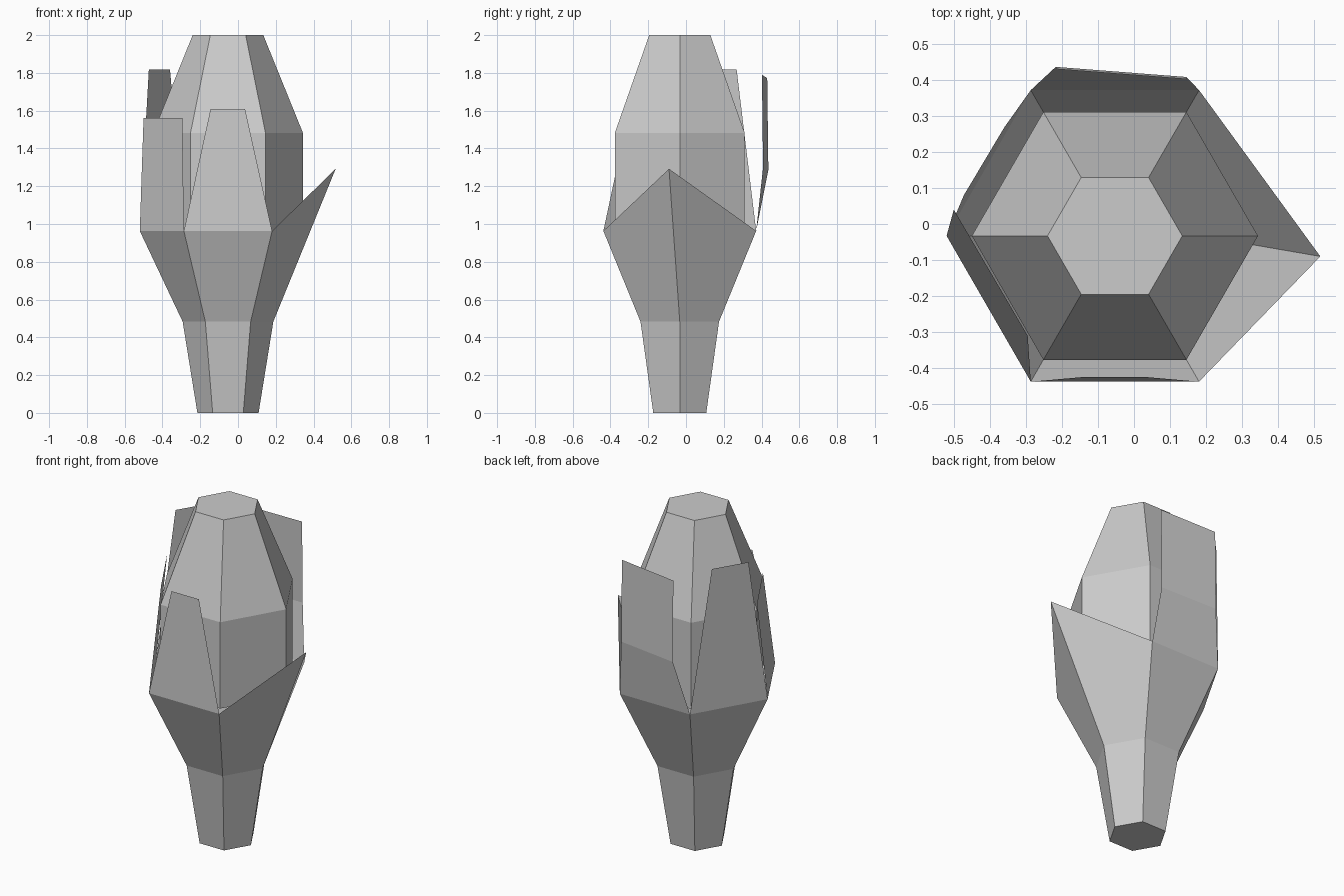
import bpy, bmesh
from math import cos, sin, radians

if "Cube" in bpy.data.objects:
    bpy.data.objects.remove(bpy.data.objects["Cube"])

CX, CY = -0.053, -0.033


def hexagon(radius, z):
    return [(CX + radius * cos(radians(60 * i)), CY + radius * sin(radians(60 * i)), z)
            for i in range(6)]


def loft(name, rings, cap_bottom=False, cap_top=False, closed=True):
    """Skin quads between successive rings of points."""
    bm = bmesh.new()
    loops = [[bm.verts.new(p) for p in ring] for ring in rings]
    n = len(rings[0])
    for a, b in zip(loops, loops[1:]):
        for i in range(n if closed else n - 1):
            j = (i + 1) % n
            bm.faces.new((a[i], a[j], b[j], b[i]))
    if cap_bottom:
        bm.faces.new(loops[0][::-1])
    if cap_top:
        bm.faces.new(loops[-1])
    mesh = bpy.data.meshes.new(name)
    bm.to_mesh(mesh)
    bm.free()
    obj = bpy.data.objects.new(name, mesh)
    bpy.context.collection.objects.link(obj)
    return obj


# Stem flaring into an open cup, one rim corner pulled out to a point
rim = hexagon(0.467, 0.963)
cup_rim = [(0.517, -0.09, 1.292)] + rim[1:]
loft("stem_cup", [hexagon(0.162, 0), hexagon(0.24, 0.483), cup_rim], cap_bottom=True)

# Closed bud inside the cup
loft("bud", [hexagon(0.397, 0.963), hexagon(0.397, 1.482), hexagon(0.187, 2.0)],
     cap_top=True)

# Thin petals standing on the rim edges
petals = {
    "front_petal": (4, [[(-0.145, -0.425, 1.61), (0.037, -0.425, 1.61)]]),
    "left_front_petal": (3, [[(-0.50, 0.04, 1.56), (-0.295, -0.31, 1.56)]]),
    "left_back_petal": (2, [[(-0.36, 0.268, 1.818), (-0.472, 0.08, 1.818)]]),
    "back_petal": (1, [[(0.145, 0.408, 1.30), (-0.217, 0.436, 1.285)],
                       [(0.145, 0.402, 1.79), (-0.217, 0.43, 1.772)]]),
}
for name, (corner, rows) in petals.items():
    loft(name, [[rim[corner], rim[corner + 1]]] + rows, closed=False)
